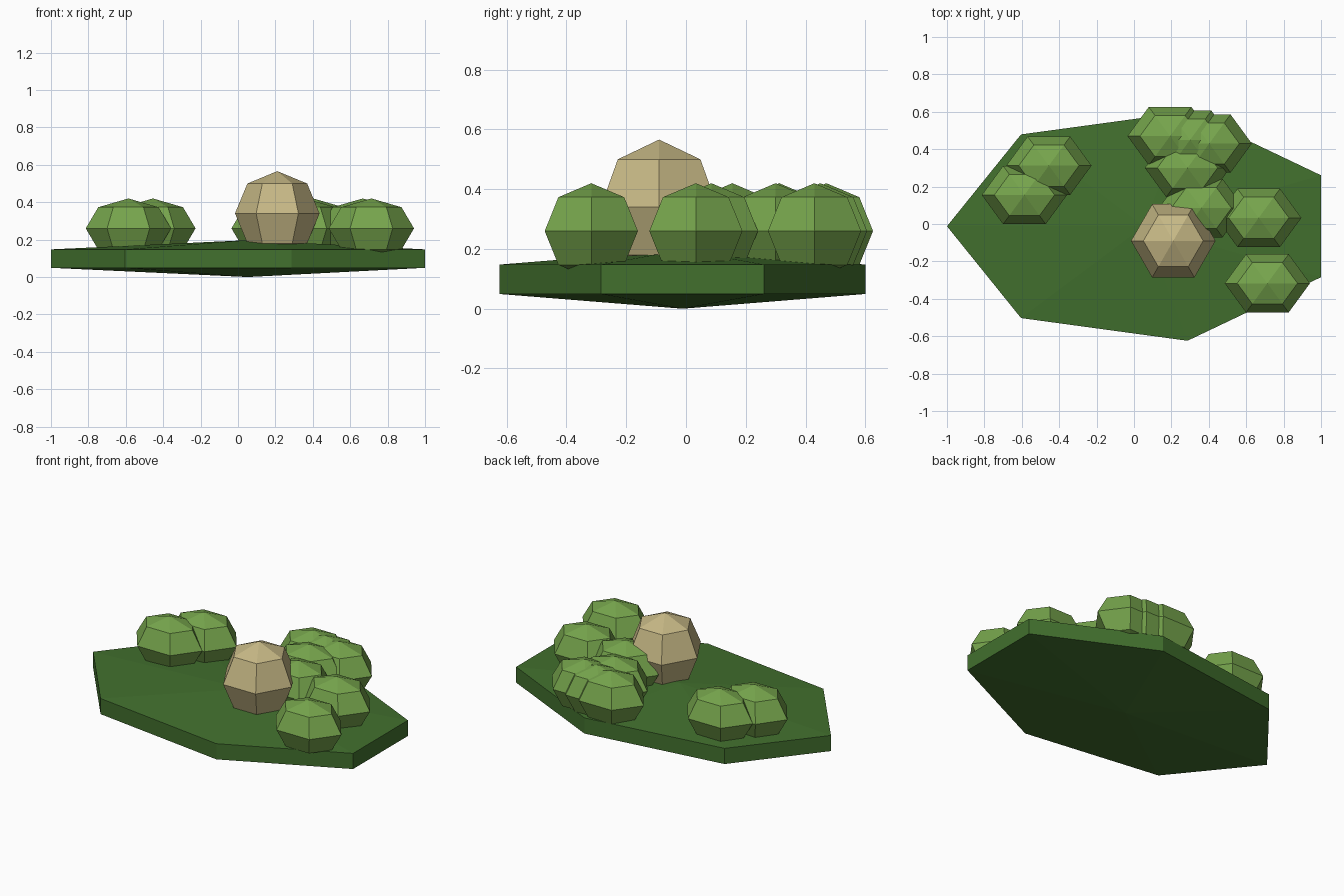
import bpy, bmesh
from math import sin, cos, pi

if "Cube" in bpy.data.objects:
    bpy.data.objects.remove(bpy.data.objects["Cube"])


def material(name, rgb):
    m = bpy.data.materials.new(name)
    m.diffuse_color = (*rgb, 1)
    m.use_nodes = True
    m.node_tree.nodes["Principled BSDF"].inputs["Base Color"].default_value = m.diffuse_color
    return m


grass = material("dark grass green", (0.054, 0.162, 0.027))
leaf = material("leaf green", (0.181, 0.376, 0.073))
stone = material("sandy tan", (0.565, 0.479, 0.235))


def faceted_ball(name, sides, bands, centre, radii, mat):
    """Low-poly sphere whose first corner points to -x."""
    bm = bmesh.new()
    top = bm.verts.new((0, 0, radii[2]))
    bottom = bm.verts.new((0, 0, -radii[2]))
    rings = []
    for i in range(1, bands):
        p = pi * i / bands
        rings.append([bm.verts.new((radii[0] * sin(p) * cos(pi + 2 * pi * k / sides),
                                    radii[1] * sin(p) * sin(pi + 2 * pi * k / sides),
                                    radii[2] * cos(p))) for k in range(sides)])
    for k in range(sides):
        n = (k + 1) % sides
        bm.faces.new((top, rings[0][k], rings[0][n]))
        bm.faces.new((bottom, rings[-1][n], rings[-1][k]))
        for a, b in zip(rings, rings[1:]):
            bm.faces.new((a[k], b[k], b[n], a[n]))
    bmesh.ops.recalc_face_normals(bm, faces=bm.faces[:])
    mesh = bpy.data.meshes.new(name)
    bm.to_mesh(mesh)
    bm.free()
    mesh.materials.append(mat)
    ob = bpy.data.objects.new(name, mesh)
    ob.location = centre
    bpy.context.collection.objects.link(ob)
    return ob


# seven-sided ground slab with slightly peaked top and bottom
s = sin(pi / 3)
faceted_ball("ground", 7, 3, (0.052, -0.012, 0.0985),
             (1.052 / s, 0.628 / s, 0.0985), grass)

# tan boulder
faceted_ball("boulder", 6, 4, (0.21, -0.09, 0.34), (0.226, 0.226, 0.226), stone)

# bushes, all the same size
for i, (x, y) in enumerate([(-0.455, 0.312), (-0.586, 0.155), (0.193, 0.47),
                            (0.30, 0.45), (0.402, 0.43), (0.286, 0.30),
                            (0.36, 0.085), (0.667, 0.033), (0.713, -0.317)]):
    faceted_ball(f"bush_{i + 1}", 6, 4, (x, y, 0.26), (0.228, 0.18, 0.16), leaf)
